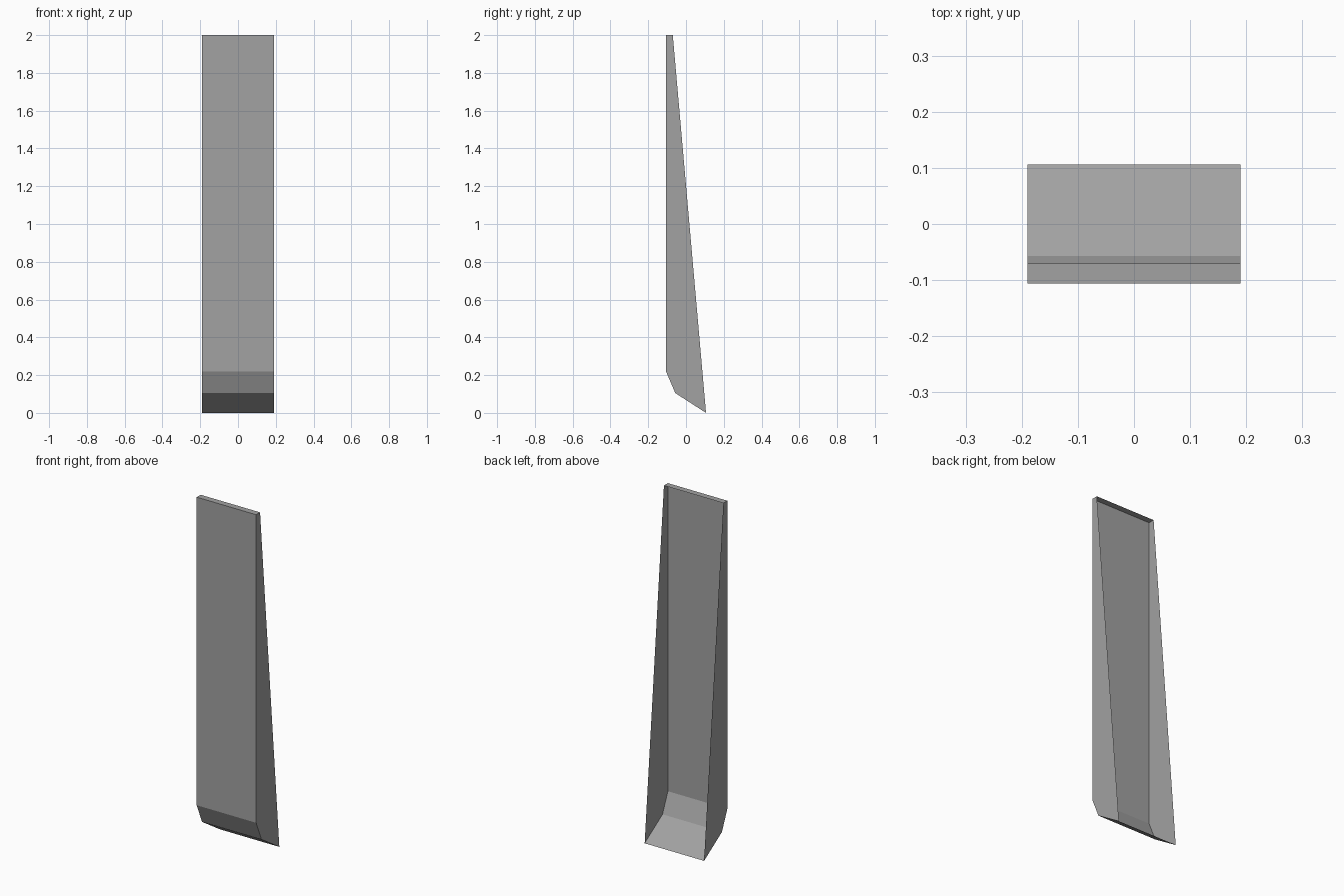
import bpy
import bmesh

cube = bpy.data.objects.get("Cube")
if cube:
    bpy.data.objects.remove(cube, do_unlink=True)

# Material
grey = bpy.data.materials.new("plain grey")
grey.use_nodes = True
colour = (0.36, 0.36, 0.36, 1)
grey.diffuse_color = colour
grey.node_tree.nodes["Principled BSDF"].inputs["Base Color"].default_value = colour

# Side outline as (y, z), from the back bottom tip round the front to the back top edge
HALF_WIDTH = 0.19
outline = [(0.106, 0), (-0.057, 0.105), (-0.106, 0.22), (-0.106, 2), (-0.07, 2)]

bm = bmesh.new()
right = [bm.verts.new((-HALF_WIDTH, y, z)) for y, z in outline]
left = [bm.verts.new((HALF_WIDTH, y, z)) for y, z in outline]

# Tapered side walls
bm.faces.new(right)
bm.faces.new(reversed(left))

# Bottom slopes, front panel and top strip; the sloping back stays open
for i in range(len(outline) - 1):
    bm.faces.new((right[i + 1], right[i], left[i], left[i + 1]))
bmesh.ops.recalc_face_normals(bm, faces=bm.faces)

# Make the front panel point towards -y
bm.normal_update()
front = min(bm.faces, key=lambda f: f.calc_center_median().y - f.calc_area())
if front.normal.y > 0.5:
    bmesh.ops.reverse_faces(bm, faces=bm.faces)

mesh = bpy.data.meshes.new("open_back_panel")
bm.to_mesh(mesh)
bm.free()
mesh.materials.append(grey)
panel = bpy.data.objects.new("open_back_panel", mesh)
bpy.context.collection.objects.link(panel)
